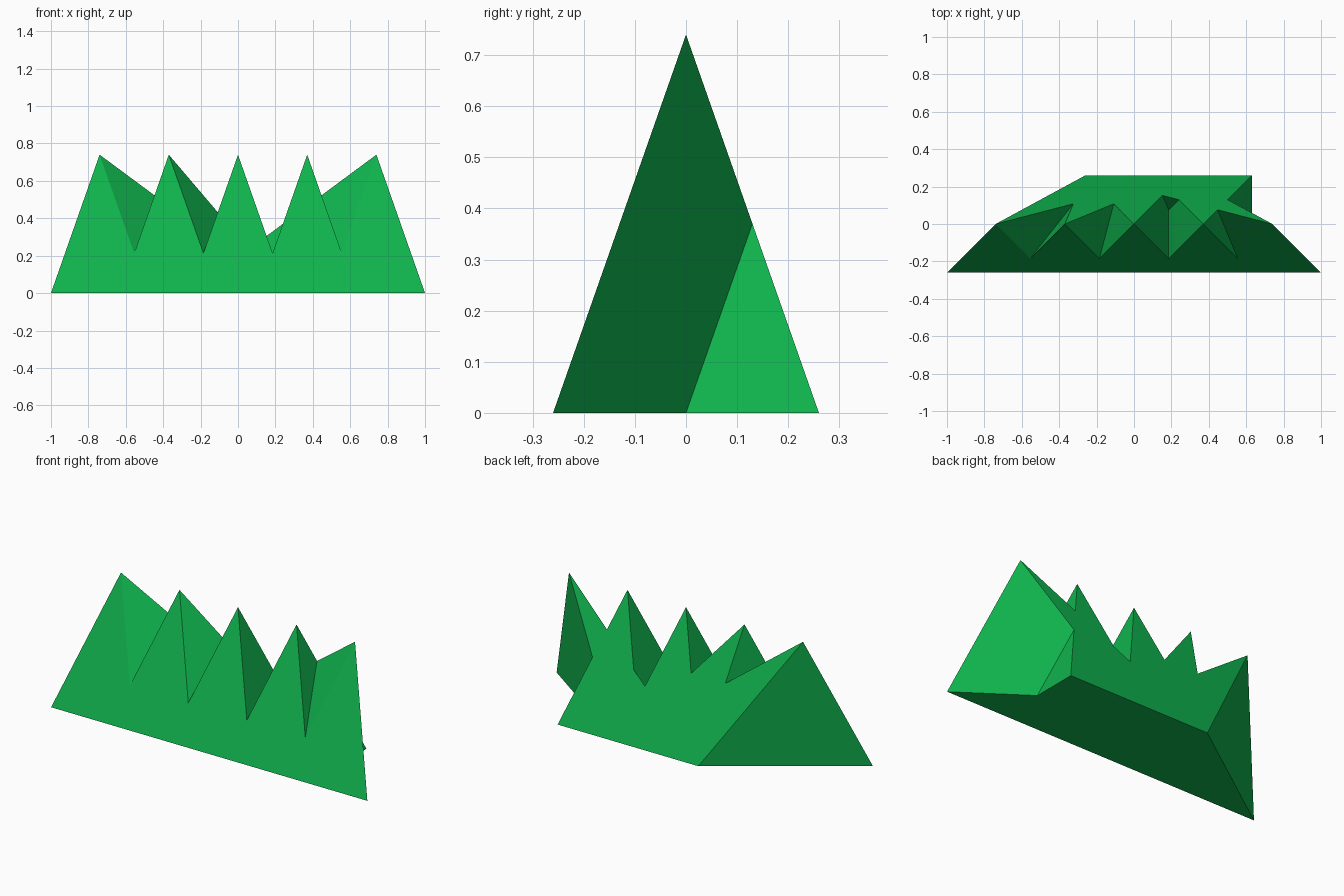
import bpy

if "Cube" in bpy.data.objects:
    bpy.data.objects.remove(bpy.data.objects["Cube"])

H, R, STEP = 0.74, 0.26, 0.37   # peak height, half base width, peak spacing

mat = bpy.data.materials.new("green")
mat.diffuse_color = (0.005, 0.46, 0.076, 1)
mat.use_nodes = True
mat.node_tree.nodes["Principled BSDF"].inputs["Base Color"].default_value = mat.diffuse_color


def peak(name, x, back_x):
    """Four-sided pyramid: front base edge centred under the peak, back edge at back_x."""
    verts = [(x - R, -R, 0), (x + R, -R, 0), (back_x + R, R, 0), (back_x - R, R, 0), (x, 0, H)]
    faces = [(3, 2, 1, 0)] + [(i, (i + 1) % 4, 4) for i in range(4)]
    mesh = bpy.data.meshes.new(name)
    mesh.from_pydata(verts, [], faces)
    mesh.materials.append(mat)
    ob = bpy.data.objects.new(name, mesh)
    bpy.context.collection.objects.link(ob)
    return ob


# Row of five peaks; all but the fourth lean back to the same central edge
ridge = peak("mountain_ridge", 0, 0)
for i in (-2, -1, 1, 2):
    x = i * STEP
    part = peak(f"peak_{i + 3}", x, x if i == 1 else 0)
    mod = ridge.modifiers.new("union", 'BOOLEAN')
    mod.operation, mod.solver, mod.object = 'UNION', 'EXACT', part
    bpy.context.view_layer.objects.active = ridge
    bpy.ops.object.modifier_apply(modifier=mod.name)
    bpy.data.objects.remove(part)
